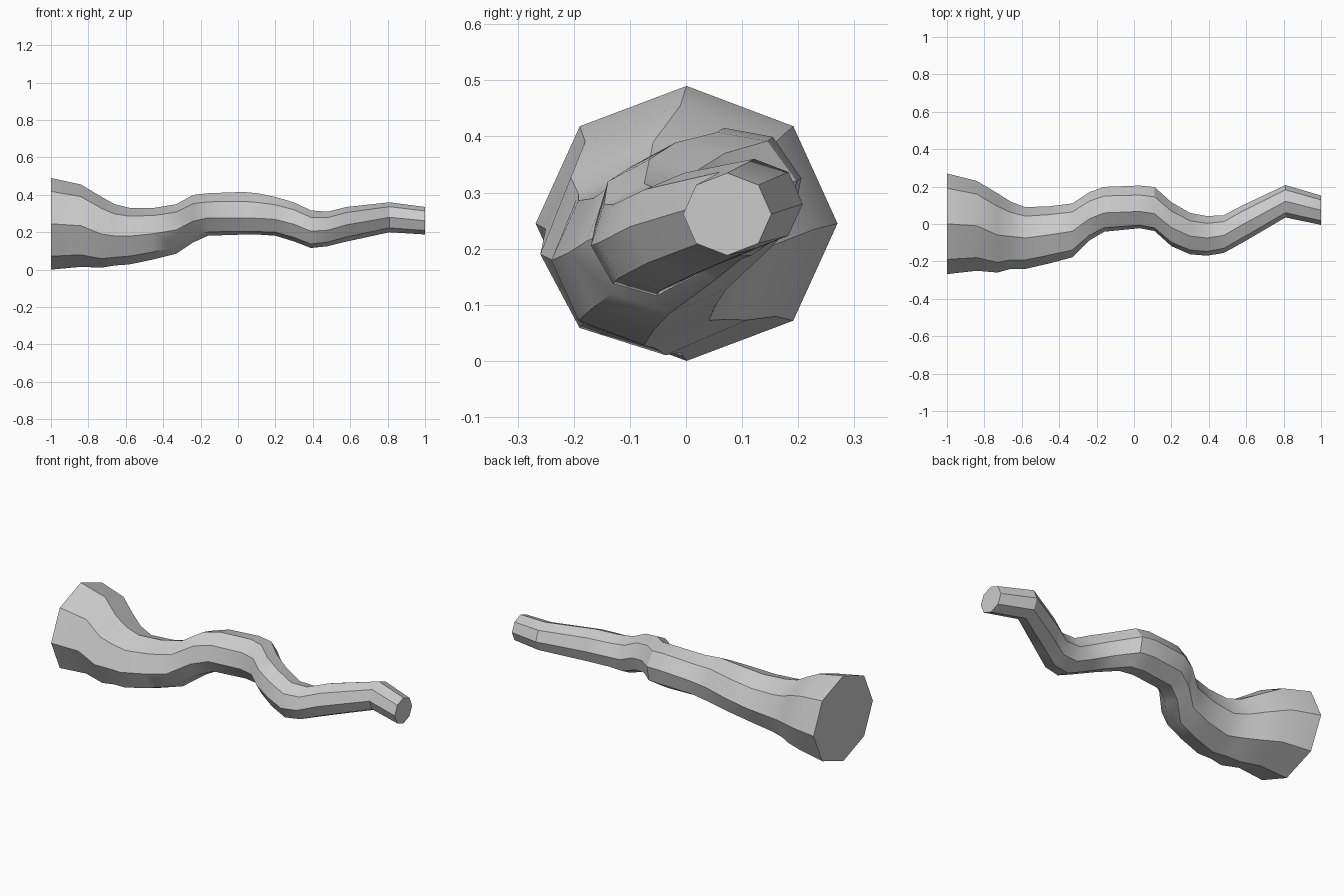
import bpy, bmesh, math

if "Cube" in bpy.data.objects:
    bpy.data.objects.remove(bpy.data.objects["Cube"])

# Ring stations along the branch: x, y min, y max, z min, z max, roll in degrees
RINGS = [
    (-1.00, -.268, .27, .00, .49, 0), (-.84, -.25, .23, .015, .455, 0),
    (-.73, -.26, .165, .01, .39, 3), (-.66, -.24, .12, .022, .35, 2),
    (-.58, -.24, .09, .028, .33, 0), (-.45, -.21, .095, .055, .33, 0),
    (-.33, -.178, .11, .085, .35, 2), (-.24, -.09, .17, .145, .40, 6),
    (-.16, -.043, .20, .18, .41, 9), (.03, -.025, .208, .185, .418, 12),
    (.11, -.04, .20, .185, .41, 12), (.20, -.12, .118, .18, .39, 9),
    (.30, -.163, .06, .15, .36, 7), (.39, -.17, .043, .115, .317, 6),
    (.48, -.155, .047, .125, .31, 4), (.58, -.10, .10, .15, .335, 2),
    (.81, .035, .208, .20, .36, 0), (1.00, -.005, .152, .188, .335, 0),
]
SIDES = 8

# Branch: octagonal rings bridged into a winding, tapering tube
bm = bmesh.new()
loops = []
for x, y0, y1, z0, z1, roll in RINGS:
    loop = []
    for i in range(SIDES):
        a = 2 * math.pi * i / SIDES + math.radians(roll)
        loop.append(bm.verts.new((x, (y0 + y1) / 2 + (y1 - y0) / 2 * math.cos(a),
                                  (z0 + z1) / 2 + (z1 - z0) / 2 * math.sin(a))))
    loops.append(loop)
for a, b in zip(loops, loops[1:]):
    for i in range(SIDES):
        j = (i + 1) % SIDES
        bm.faces.new((a[i], a[j], b[j], b[i]))
# Cut ends
bm.faces.new(loops[0])
bm.faces.new(loops[-1])
bmesh.ops.recalc_face_normals(bm, faces=bm.faces)

mesh = bpy.data.meshes.new("branch")
bm.to_mesh(mesh)
bm.free()
branch = bpy.data.objects.new("branch", mesh)
bpy.context.collection.objects.link(branch)

grey = bpy.data.materials.new("plain grey")
grey.diffuse_color = (0.6, 0.6, 0.6, 1)
grey.use_nodes = True
grey.node_tree.nodes["Principled BSDF"].inputs["Base Color"].default_value = grey.diffuse_color
mesh.materials.append(grey)

# Smooth along the length, crisp along the eight ridges
bpy.context.view_layer.objects.active = branch
branch.select_set(True)
bpy.ops.object.shade_smooth_by_angle(angle=math.radians(32))
